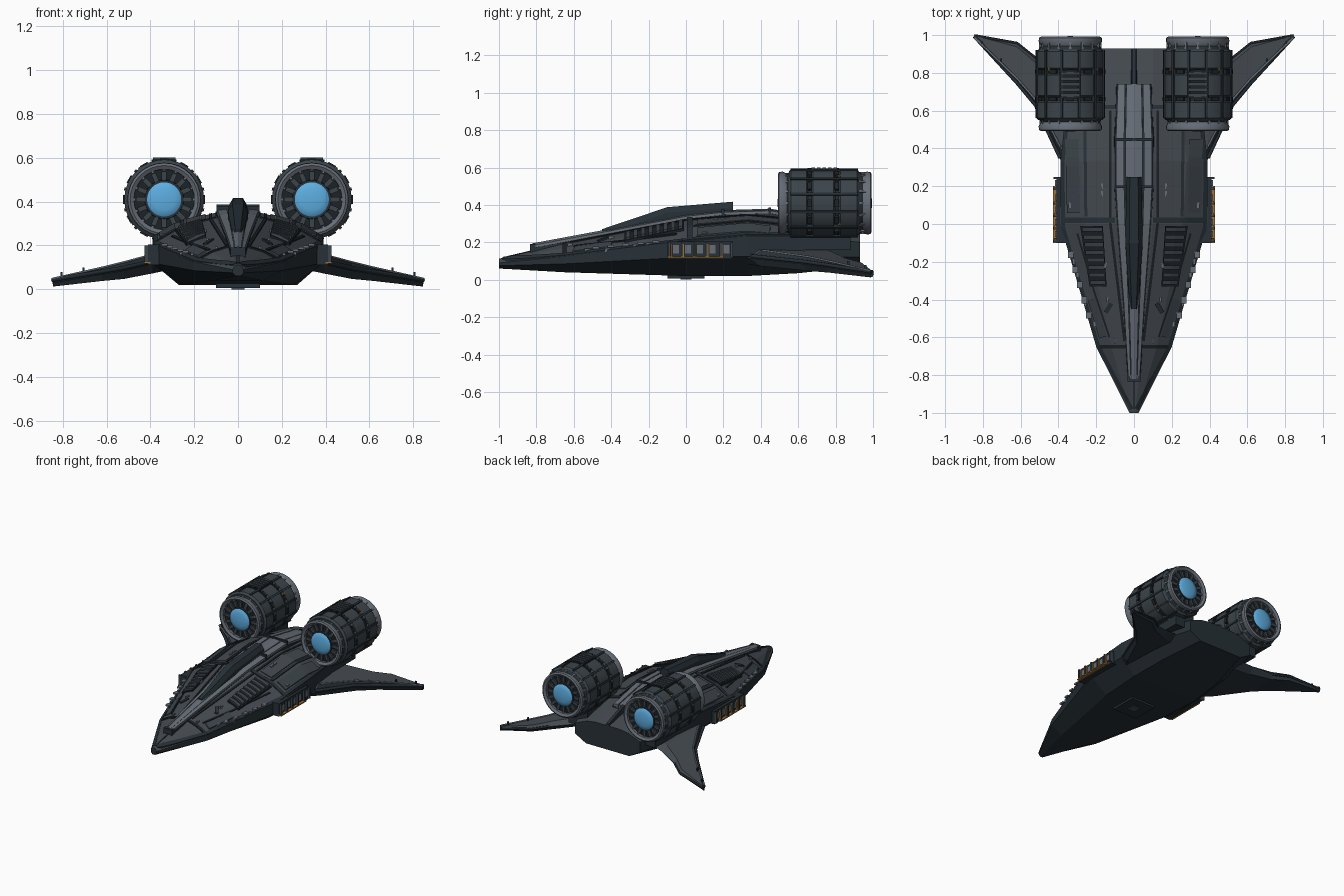
import bpy, bmesh, math
from mathutils import Vector, Matrix

if "Cube" in bpy.data.objects:
    bpy.data.objects.remove(bpy.data.objects["Cube"], do_unlink=True)


def material(name, rgb):
    m = bpy.data.materials.new(name)
    m.use_nodes = True
    m.diffuse_color = (*rgb, 1)
    m.node_tree.nodes["Principled BSDF"].inputs["Base Color"].default_value = (*rgb, 1)
    return m


HULL = material("slate hull", (.058, .068, .08))
DARK = material("dark blue grey", (.02, .03, .038))
LIGHT = material("light steel", (.135, .155, .185))
ENGINE = material("engine grey", (.045, .058, .068))
BLACK = material("near black", (.012, .016, .02))
BLUE = material("glow blue", (.11, .42, .75))
ORANGE = material("amber trim", (.35, .16, .03))


def finish(name, bm, mats, mirror=True, smooth=False):
    bmesh.ops.recalc_face_normals(bm, faces=bm.faces)
    me = bpy.data.meshes.new(name)
    bm.to_mesh(me)
    bm.free()
    for m in mats:
        me.materials.append(m)
    ob = bpy.data.objects.new(name, me)
    bpy.context.collection.objects.link(ob)
    if smooth:
        bpy.ops.object.select_all(action='DESELECT')
        ob.select_set(True)
        bpy.context.view_layer.objects.active = ob
        bpy.ops.object.shade_smooth_by_angle(angle=math.radians(35))
    if mirror:
        ob.modifiers.new("Mirror", 'MIRROR').use_mirror_merge = False
    return ob


def loft(bm, rings, closed=False):
    rows = [[bm.verts.new(p) for p in r] for r in rings]
    n = len(rows[0])
    for a, b in zip(rows, rows[1:] + rows[:1] if closed else rows[1:]):
        for i in range(n):
            bm.faces.new((a[i], a[(i + 1) % n], b[(i + 1) % n], b[i]))
    if not closed:
        bm.faces.new(rows[0])
        bm.faces.new(rows[-1])


def add_box(bm, lo, hi, matrix=Matrix()):
    lo, hi = Vector(lo), Vector(hi)
    m = matrix @ Matrix.Translation((lo + hi) / 2) @ Matrix.Diagonal((*(hi - lo), 1))
    bmesh.ops.create_cube(bm, size=1, matrix=m)


def boxes(name, spans, mat, mirror=True):
    bm = bmesh.new()
    for lo, hi in spans:
        add_box(bm, lo, hi)
    return finish(name, bm, [mat], mirror)


# Hull stations: y, then (x, z) of keel, lower chine, upper chine, shoulder, deck
STATIONS = [
    (-1.0, (.01, .06), (.024, .075), (.024, .09), (.017, .105), (.008, .112)),
    (-.65, (.11, .04), (.2, .085), (.2, .125), (.12, .17), (.04, .195)),
    (0, (.25, .02), (.39, .12), (.39, .205), (.26, .28), (.1, .325)),
    (.33, (.27, .02), (.39, .125), (.39, .235), (.28, .305), (.1, .35)),
    (.6, (.25, .035), (.36, .13), (.36, .235), (.25, .285), (.1, .325)),
    (.93, (.18, .07), (.27, .12), (.27, .2), (.17, .24), (.1, .25))]


def station(y):
    for a, b in zip(STATIONS, STATIONS[1:]):
        if y <= b[0] or b is STATIONS[-1]:
            t = max(0, min(1, (y - a[0]) / (b[0] - a[0])))
            return [Vector(p).lerp(Vector(q), t) for p, q in zip(a[1:], b[1:])]


def top_z(x, y):
    chine, shoulder, deck = station(y)[2:]
    x = abs(x)
    if x <= deck.x:
        return deck.y
    a, b = (deck, shoulder) if x < shoulder.x else (shoulder, chine)
    return a.y + (b.y - a.y) * min(1, (x - a.x) / max(b.x - a.x, 1e-5))


bm = bmesh.new()
loft(bm, [[(p[0], s[0], p[1]) for p in s[1:]] + [(-p[0], s[0], p[1]) for p in s[:0:-1]]
          for s in STATIONS])
bmesh.ops.recalc_face_normals(bm, faces=bm.faces)
for f in bm.faces:
    f.material_index = 0 if f.normal.z > .2 else 1
finish("hull", bm, [HULL, DARK], mirror=False)


# Strips and plates that follow the deck
def strip(name, path, half, lift, mat, mirror=True, steps=8):
    bm = bmesh.new()
    for a, b in zip(path, path[1:]):
        a, b = Vector(a), Vector(b)
        side = (b - a).orthogonal().normalized() * half
        rings = []
        for i in range(steps + 1):
            p = a.lerp(b, i / steps)
            l, r = p + side, p - side
            zl, zr = top_z(*l), top_z(*r)
            rings.append([(l.x, l.y, zl - .01), (l.x, l.y, zl + lift),
                          (r.x, r.y, zr + lift), (r.x, r.y, zr - .01)])
        loft(bm, rings)
    return finish(name, bm, [mat], mirror)


strip("edge_band", [(.012, -.98), (.19, -.645), (.375, -.02), (.378, .33), (.35, .58)], .01, .006, DARK)
strip("cross_seam_nose", [(.03, -.65), (.195, -.65)], .01, .006, BLACK)
strip("cross_seam_middle", [(.1, .02), (.385, .02)], .014, .006, DARK)
strip("cross_seam_rear", [(.1, .62), (.34, .62)], .01, .006, DARK)
strip("deck_seam", [(.255, .04), (.26, .5)], .008, .006, DARK)
strip("inner_seam", [(.05, -.62), (.125, 0), (.125, .6)], .007, .005, BLACK)
strip("side_seam", [(.13, -.6), (.21, -.36), (.3, -.05)], .005, .005, BLACK)
strip("outer_panel", [(.165, -.6), (.225, -.4)], .02, .008, ENGINE)
strip("shoulder_panel", [(.32, .06), (.33, .45)], .035, .008, ENGINE)
strip("deck_panel", [(.19, .06), (.195, .5)], .045, .006, HULL)
strip("short_detail", [(.12, -.42), (.15, -.47)], .012, .008, DARK)
strip("nose_seam", [(0, -.98), (0, -.8)], .006, .004, DARK, mirror=False)

# Small bolts and cleats along the deck
spots = [(.14, -.4), (.17, .2), (.15, -.22), (.17, .16), (.21, -.53), (.26, -.42), (.3, -.27),
         (.32, -.2), (.1, -.62), (.34, .1)]
boxes("deck_bolts", [((x - .006, y - .014, top_z(x, y) - .01), (x + .006, y + .014, top_z(x, y) + .012))
                     for x, y in spots], LIGHT)

# Raised spine: dark base, light rails and a centre ridge
SPINE = [(-.82, .03, .19), (-.4, .055, .268), (0, .085, .345), (.2, .095, .367), (.45, .095, .375), (.74, .085, .325)]


def spine(name, low, high, lift, mat, mirror=True):
    bm = bmesh.new()
    loft(bm, [[(w * low, y, z - .07), (w * low, y, z + lift), (w * high, y, z + lift - .006),
               (w * high * 1.08, y, z - .07)] for y, w, z in SPINE])
    finish(name, bm, [mat], mirror)


spine("spine_base", 0, 1.08, -.014, DARK)
spine("spine_side_rail", .55, 1, 0, LIGHT)
spine("spine_centre_rail", 0, .47, .005, LIGHT)
boxes("spine_crossbars", [((0, y, z - .03), (w, y + .015, z + .012))
                          for y, w, z in ((.19, .098, .366), (.44, .098, .374))], DARK)
bm = bmesh.new()
loft(bm, [[(w, y, z - .06), (w * .6, y, z), (-w * .6, y, z), (-w, y, z - .06)]
          for y, w, z in ((.74, .018, .335), (.93, .018, .265))])
finish("tail_ridge", bm, [DARK], mirror=False)
boxes("nose_cap", [((-.035, -.835, .13), (.035, -.805, .19))], DARK, mirror=False)

# Canopy
bm = bmesh.new()
loft(bm, [[(w, y, zb), (w, y, zt - .03), (w * .55, y, zt), (-w * .55, y, zt), (-w, y, zt - .03), (-w, y, zb)]
          for y, w, zb, zt in ((-.45, .022, .22, .27), (-.1, .046, .3, .388), (.25, .04, .34, .417))])
finish("canopy", bm, [DARK], mirror=False)

# Louvred deck vents
bm = bmesh.new()
corners = [(.145, -.33), (.235, -.33), (.285, -.01), (.165, -.01)]
loft(bm, [[(x, y, top_z(x, y) + d) for x, y in corners] for d in (-.01, .012)])
finish("vent_base", bm, [BLACK])
for i in range(8):
    y, t = -.31 + i * .04, i / 8
    strip("vent_slat", [(.15 + .02 * t, y), (.232 + .048 * t, y)], .011, .022, ENGINE, steps=2)

# Wings
WING = [(.26, .12, .8, .14, .08), (.39, .34, .83, .115, .085), (.52, .62, .88, .085, .075),
        (.62, .74, .96, .068, .06), (.845, .985, 1.0, .03, .035)]


def wing_section(x, a, b, z, t):
    rear, front = a + (b - a) * .9, a + (b - a) * .12
    return [(x, a, z), (x, front, z + t / 2), (x, rear, z + t * .4), (x, b, z),
            (x, rear, z - t * .4), (x, front, z - t / 2)]


bm = bmesh.new()
loft(bm, [wing_section(*s) for s in WING])
bmesh.ops.recalc_face_normals(bm, faces=bm.faces)
for f in bm.faces:
    f.material_index = 0 if f.normal.z > .5 else 1
finish("wing", bm, [HULL, DARK])


def tube(name, points, radius, mat):
    cu = bpy.data.curves.new(name, 'CURVE')
    cu.dimensions = '3D'
    cu.bevel_depth, cu.bevel_resolution, cu.use_fill_caps = radius, 1, True
    sp = cu.splines.new('POLY')
    sp.points.add(len(points) - 1)
    for p, c in zip(sp.points, points):
        p.co = (*c, 1)
    cu.materials.append(mat)
    ob = bpy.data.objects.new(name, cu)
    bpy.context.collection.objects.link(ob)
    ob.modifiers.new("Mirror", 'MIRROR')


tube("wing_edge_pipe", [(x, a + .01, z + .012) for x, a, b, z, t in WING[1:]], .011, DARK)
tube("wing_top_pipe", [(x, a + (b - a) * .14, z + t / 2) for x, a, b, z, t in WING[1:]], .006, LIGHT)
tube("wing_rear_pipe", [(x, b - .004, z) for x, a, b, z, t in WING[2:]], .009, BLACK)
boxes("wing_studs", [((.8, .955, .04), (.81, .965, .078)), ((.7, .86, .06), (.71, .875, .1))], DARK)

# Side machinery bay with amber framing
boxes("side_bay", [((.33, -.1, .11), (.41, .25, .205))], DARK)
boxes("bay_cells", [((.4, y, .14), (.418, y + .032, .185)) for y in (-.07, -.005, .06, .125, .2)], LIGHT)
boxes("bay_ribs", [((.4, y, .12), (.427, y + .012, .2)) for y in (-.095, -.028, .037, .102, .18, .238)], ENGINE)
boxes("bay_amber_trim", [((.4, -.1, .117), (.43, .2, .125))] +
      [((.4, y, .125), (.423, y + .007, .195)) for y in (-.08, -.015, .05, .115, .19)], ORANGE)
boxes("side_cleats", [((.2 + .3 * (y + .65) - .02, y, .15 + .1 * (y + .65)),
                       (.2 + .3 * (y + .65) + .008, y + .035, .162 + .1 * (y + .65)))
                      for y in (-.5, -.42, -.34, -.26, -.18)], LIGHT)

# Belly hatch
boxes("belly_hatch", [((-.1, -.1, .006), (.1, .1, .03))], DARK, mirror=False)
boxes("belly_hatch_centre", [((-.03, -.03, 0), (.03, .03, .02))], HULL, mirror=False)

# Engines
CX, CZ, MID = .337, .41, .742


def lathe(name, profile, mat, n=32):
    bm = bmesh.new()
    loft(bm, [[(CX + r * math.cos(math.tau * i / n), y, CZ + r * math.sin(math.tau * i / n))
               for i in range(n)] for y, r in profile])
    return finish(name, bm, [mat], smooth=True)


def around(name, count, lo, hi, mat, phase=0):
    bm = bmesh.new()
    for i in range(count):
        turn = Matrix.Rotation(math.tau * (i + phase) / count, 4, 'Y')
        add_box(bm, lo, hi, Matrix.Translation((CX, 0, CZ)) @ turn)
    return finish(name, bm, [mat])


lathe("engine_core", [(.525, .145), (.56, .17), (.92, .17), (.96, .145)], DARK)
for y0, y1 in ((.55, .655), (.668, .8), (.813, .925)):
    lathe("engine_band", [(y0, .168), (y0 + .012, .182), (y1 - .012, .182), (y1, .168)], ENGINE)
around("engine_ribs", 12, (.168, .56, -.007), (.188, .92, .007), DARK, .5)
around("engine_clamps", 12, (.16, .65, -.02), (.187, .672, .02), BLACK)
around("engine_rear_clamps", 12, (.16, .795, -.02), (.187, .818, .02), BLACK)
around("engine_struts", 16, (.13, .505, -.006), (.162, .56, .006), LIGHT)
around("engine_rear_struts", 16, (.13, .92, -.006), (.166, .975, .006), LIGHT)
around("engine_amber_marks", 4, (.17, .81, -.012), (.186, .825, -.002), ORANGE, .4)
for s, name in ((-1, "front"), (1, "rear")):
    def at(d):
        return MID + s * d
    bm = bmesh.new()
    n = 32
    loft(bm, [[(CX + r * math.cos(math.tau * i / n), at(d), CZ + r * math.sin(math.tau * i / n))
               for i in range(n)]
              for d, r in ((.2, .155), (.225, .168), (.244, .166), (.25, .155), (.24, .138), (.2, .136))], True)
    finish(name + "_engine_ring", bm, [LIGHT], smooth=True)
    lathe(name + "_engine_recess", [(at(.2), .138), (at(.222), .138)], BLACK)
    ys = sorted((at(.21), at(.234)))
    around(name + "_engine_vanes", 16, (.08, ys[0], -.011), (.128, ys[1], .011), ENGINE)
    lathe(name + "_engine_hub", [(at(.2), .092), (at(.24), .088)], DARK)
    lathe(name + "_engine_glow", [(at(.235), .083), (at(.242), .076), (at(.249), .05), (at(.252), .015)], BLUE)

# Engine roof vents and pylons
boxes("engine_vent", [((.28, .665, .56), (.394, .815, .592))], BLACK)
boxes("engine_vent_slats", [((.285, y, .58), (.389, y + .018, .601)) for y in (.672, .701, .73, .759, .788)], ENGINE)
boxes("engine_pylon", [((.2, .58, .16), (.36, .88, .3))], DARK)
